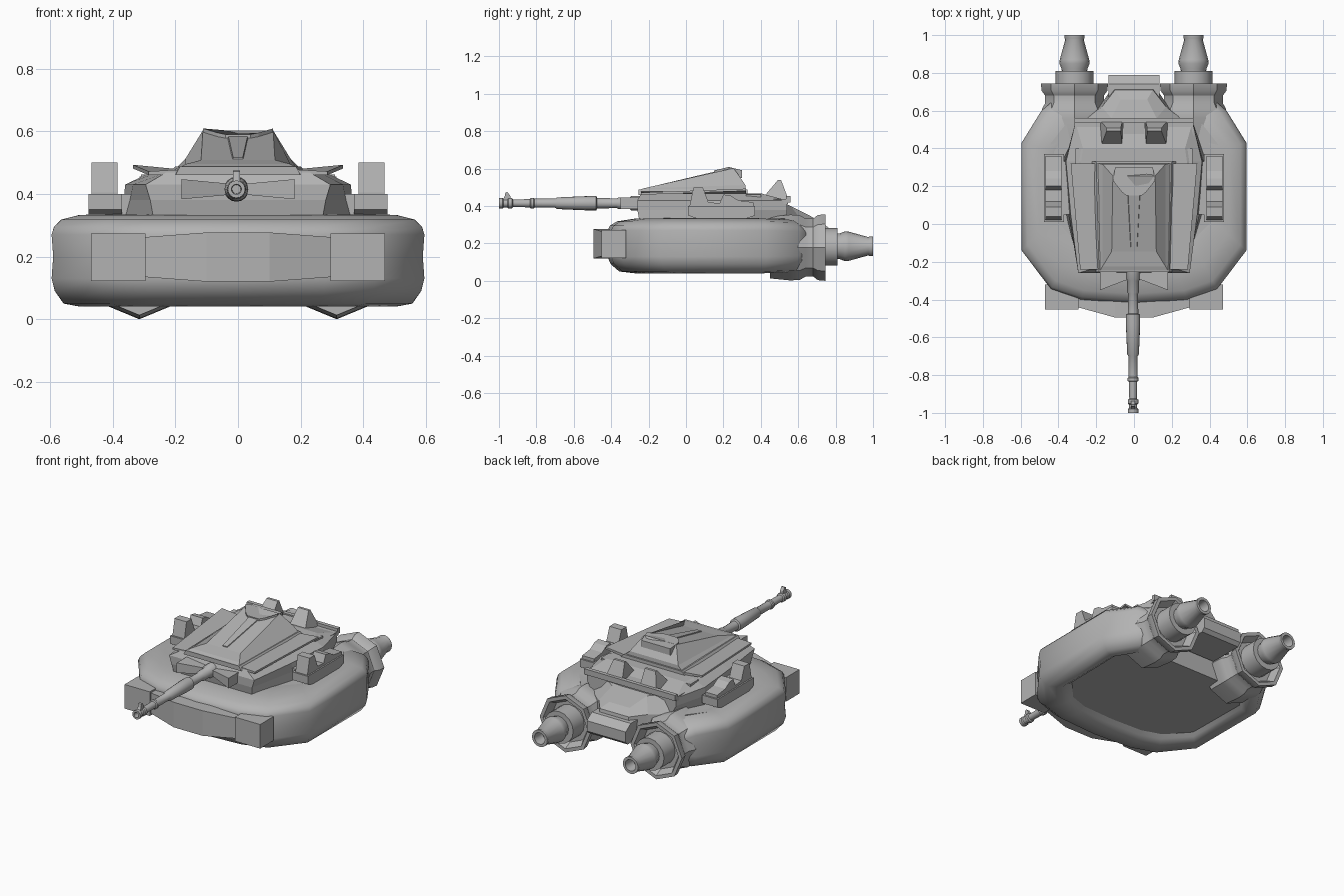
import bpy, bmesh, math

cube = bpy.data.objects.get("Cube")
if cube:
    bpy.data.objects.remove(cube, do_unlink=True)

grey = bpy.data.materials.new("armour_grey")
grey.use_nodes = True
COLOUR = (0.45, 0.45, 0.45, 1)
grey.diffuse_color = COLOUR
grey.node_tree.nodes["Principled BSDF"].inputs["Base Color"].default_value = COLOUR


def loft(name, rings, smooth=None, mirror=False):
    """Skin a list of equal-length rings and cap both ends."""
    bm = bmesh.new()
    rows = [[bm.verts.new(p) for p in ring] for ring in rings]
    for a, b in zip(rows, rows[1:]):
        for i in range(len(a)):
            j = (i + 1) % len(a)
            bm.faces.new((a[i], a[j], b[j], b[i]))
    bm.faces.new(rows[0])
    bm.faces.new(rows[-1])
    bmesh.ops.recalc_face_normals(bm, faces=bm.faces)
    mesh = bpy.data.meshes.new(name)
    bm.to_mesh(mesh)
    bm.free()
    obj = bpy.data.objects.new(name, mesh)
    bpy.context.collection.objects.link(obj)
    mesh.materials.append(grey)
    if smooth:
        bpy.ops.object.select_all(action='DESELECT')
        obj.select_set(True)
        bpy.context.view_layer.objects.active = obj
        bpy.ops.object.shade_smooth_by_angle(angle=math.radians(smooth))
    if mirror:
        obj.modifiers.new("mirror", 'MIRROR')
    return obj


def level(half, z):
    """Full plan outline at one height from its +x half; z may vary along y."""
    height = z if callable(z) else (lambda y: z)
    full = half + [(-x, y) for x, y in reversed(half)]
    return [(x, y, height(y)) for x, y in full]


def lathe(name, profile, x, z, sides, smooth=None, mirror=False):
    """Revolve (y, radius) pairs around an axis along y."""
    turns = [2 * math.pi * i / sides for i in range(sides)]
    rings = [[(x + r * math.cos(a), y, z + r * math.sin(a)) for a in turns]
             for y, r in profile]
    return loft(name, rings, smooth, mirror)


def extrude_x(name, profile, x0, x1, mirror=False):
    """Push a (y, z) side profile from x0 to x1."""
    return loft(name, [[(x, y, z) for y, z in profile] for x in (x0, x1)], mirror=mirror)


def box(name, x, y, z, mirror=False):
    profile = [(y[0], z[0]), (y[1], z[0]), (y[1], z[1]), (y[0], z[1])]
    return extrude_x(name, profile, x[0], x[1], mirror)


# Inflated hull: a U-shaped tube between outer and inner plan paths, pinched at the tail
outer = [(0, -.42), (.28, -.4), (.44, -.345), (.595, -.14), (.595, .43), (.49, .6), (.42, .66)]
inner = [(0, 0), (.15, 0), (.24, .03), (.33, .1), (.34, .36), (.2, .52), (.22, .66)]
pinch = [1, 1, 1, 1, 1, .95, .55]
section = [(.36, .04), (.15, .05), (.04, .09), (0, .13), (.02, .2), (0, .27), (.03, .295),
           (.12, .318), (.35, .333), (.65, .335), (.9, .31), (1, .24), (.85, .16),
           (.6, .11), (.48, .06)]
stations = list(zip(outer, inner, pinch))
flipped = [((-a[0], a[1]), (-b[0], b[1]), s) for a, b, s in stations[:0:-1]]
loft("hull_tube",
     [[(a[0] + (b[0] - a[0]) * t, a[1] + (b[1] - a[1]) * t, .19 + (z - .19) * s)
       for t, z in section] for a, b, s in flipped + stations], smooth=50)

# Belly and deck closing the middle of the tube
belly = [(.21, -.22), (.345, -.175), (.465, -.03), (.47, .39), (.36, .53)]
loft("hull_belly", [level(belly, .08), level(belly, .333)])

# Front bumper with heavier end blocks
bumper = []
for x, y, low, high in [(-.3, -.44, .135, .262), (-.1, -.495, .12, .277),
                        (.1, -.495, .12, .277), (.3, -.44, .135, .262)]:
    bumper.append([(x, y, low), (x, -.34, low), (x, -.34, high), (x, y, high)])
loft("front_bumper", bumper)
box("bumper_end", (.295, .47), (-.452, -.32), (.122, .273), mirror=True)

# Engines: octagonal collar, coupling and open nozzle
lathe("engine_collar", [(.45, .165), (.56, .176), (.61, .172), (.64, .155), (.68, .155),
                        (.705, .174), (.745, .178), (.745, .155), (.7, .13)],
      .315, .178, 8, 35, True)
lathe("engine_coupling", [(.66, .1), (.81, .1)], .315, .182, 16, 40, True)
lathe("engine_nozzle", [(.79, .066), (.82, .068), (.85, .08), (.87, .078), (.975, .049),
                        (.985, .053), (1, .053), (1, .036), (.93, .03)], .315, .185, 16, 40, True)

# Rear deck sloping down between the engines
loft("rear_deck", [level([(.3, .4), (.3, .52), (.17, .64), (.11, .73)], .2),
                   level([(.3, .4), (.3, .52), (.17, .62), (.1, .71)], .32),
                   level([(.28, .4), (.26, .5), (.12, .56), (.07, .66)],
                         lambda y: .43 - max(0, y - .5) * .5)])
extrude_x("rear_bumper", [(.55, .18), (.77, .18), (.79, .2), (.79, .265), (.74, .3), (.55, .3)],
          -.135, .135)

# Turret body, widest at the shoulders
loft("turret_body", [level([(.27, -.25), (.36, .05), (.375, .35), (.28, .54)], .325),
                     level([(.28, -.26), (.345, .05), (.365, .33), (.31, .54)], .38),
                     level([(.295, -.26), (.335, .05), (.36, .33), (.31, .54)], .43),
                     level([(.23, -.24), (.26, .05), (.28, .33), (.27, .4)], .468)])
loft("turret_roof_plate", [level([(.2, -.255), (.23, .33)], .46),
                           level([(.185, -.255), (.2, .33)], .488)])

# Shoulder plates flaring upward toward their outer rear corners
loft("shoulder_plate", [[(.18, y, .462), (x, y, z - .012), (x, y, z), (.18, y, .478)]
                        for x, y, z in [(.285, -.24, .472), (.335, .32, .493)]],
     mirror=True)

# Sloped cabin with raised canopy and spine
loft("cabin", [level([(.185, -.255), (.195, .32)], .485),
               level([(.167, -.225), (.168, .318)], lambda y: .495 if y < 0 else .512),
               level([(.118, -.145), (.112, .255)], lambda y: .508 if y < 0 else .603)])
canopy = [(.04, .15), (.065, .17), (.112, .23), (.1, .3)]
loft("canopy", [level(canopy, .55),
                level(canopy, lambda y: min(.59 + (y - .15) * .25, .609) - max(0, y - .24) * .3)])
loft("cabin_spine", [[(-w, y, z - .03), (w, y, z - .03), (w * .7, y, z), (-w * .7, y, z)]
                     for w, y, z in [(.022, -.13, .517), (.045, .17, .588)]])

# Rear rack with step, crossbar and tapered fins
box("rear_rack", (-.315, .315), (.39, .545), (.41, .437))
box("rack_step", (-.31, .31), (.32, .4), (.42, .462))
box("rack_crossbar", (-.315, .315), (.535, .56), (.42, .455))
box("rack_block", (-.055, .055), (.4, .535), (.43, .447))
loft("rack_fin", [[(x0, y0, z), (x1, y0, z), (x1, y1, z), (x0, y1, z)]
                  for x0, x1, y0, y1, z in [(.06, .18, .4, .55, .43), (.07, .145, .492, .508, .54)]],
     mirror=True)

# Side pods and their brackets
extrude_x("side_pod", [(.02, .385), (.02, .405), (.04, .5), (.09, .5), (.12, .42), (.18, .415),
                       (.2, .462), (.24, .455), (.28, .43), (.36, .42), (.36, .385)],
          .385, .468, mirror=True)
extrude_x("pod_base", [(.01, .35), (.08, .325), (.3, .325), (.37, .35), (.37, .4), (.01, .4)],
          .37, .477, mirror=True)
box("pod_bracket", (.32, .4), (.05, .33), (.33, .4), mirror=True)

# Gun mantlet: cheeks sweeping forward and outward from the barrel
loft("mantlet_cheek", [[(x, -.22, .415 - h), (x, y, .415 - h), (x, y, .415 + h), (x, -.22, .415 + h)]
                       for x, y, h in [(.01, -.285, .016), (.18, -.35, .032)]], mirror=True)

# Gun barrel with stepped sleeves, muzzle and sight
lathe("gun_barrel", [(-.2, .04), (-.29, .04), (-.3, .032), (-.36, .032), (-.37, .026), (-.475, .028),
                     (-.48, .038), (-.53, .038), (-.69, .031), (-.7, .024), (-.81, .024), (-.815, .029),
                     (-.83, .029), (-.835, .022), (-.925, .02), (-.93, .028), (-.95, .028),
                     (-.955, .022), (-.975, .022), (-.98, .028), (-1, .028), (-1, .016),
                     (-.95, .014)], -.005, .415, 16, 40)
extrude_x("muzzle_sight", [(-.935, .43), (-.94, .455), (-.955, .475), (-.965, .472),
                           (-.97, .45), (-.985, .43)], -.016, .006)
